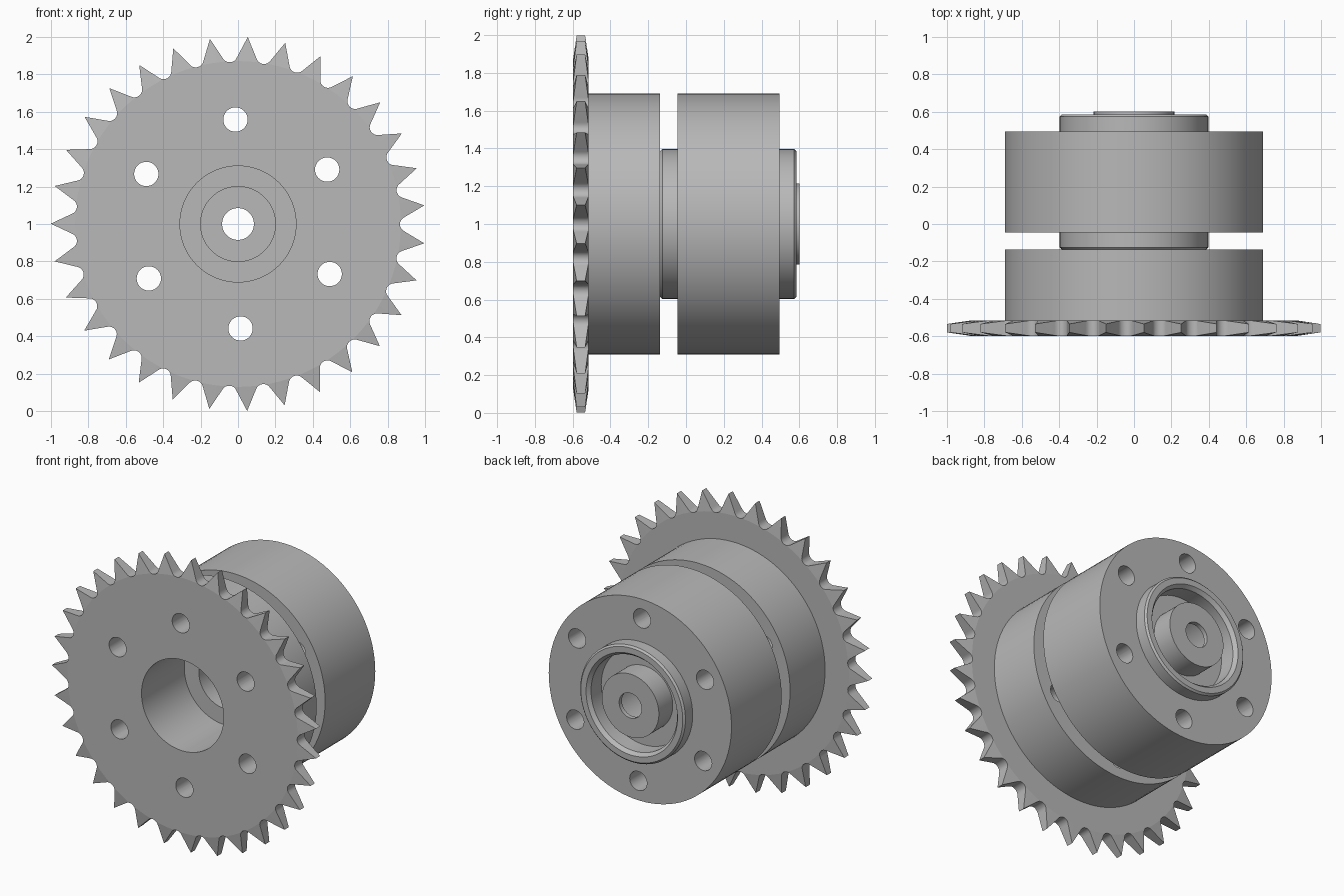
import bpy
import bmesh
from math import sin, cos, pi, radians
from mathutils import Vector

cube = bpy.data.objects.get("Cube")
if cube:
    bpy.data.objects.remove(cube, do_unlink=True)

SEG = 96          # segments of the turned parts
TEETH = 31
CENTRE = 1.0      # height of the axle

steel = bpy.data.materials.new("grey steel")
steel.use_nodes = True
GREY = (0.48, 0.48, 0.48, 1)
steel.diffuse_color = GREY
steel.node_tree.nodes["Principled BSDF"].inputs["Base Color"].default_value = GREY


def polar(radius, angle, y):
    """Point at a clockwise angle from the top, around the axle."""
    return Vector((radius * sin(angle), y, CENTRE + radius * cos(angle)))


def finish(name, bm):
    bmesh.ops.recalc_face_normals(bm, faces=bm.faces)
    mesh = bpy.data.meshes.new(name)
    bm.to_mesh(mesh)
    bm.free()
    mesh.materials.append(steel)
    obj = bpy.data.objects.new(name, mesh)
    bpy.context.collection.objects.link(obj)
    return obj


def lathe(name, profile):
    """Turn a closed (radius, y) profile around the axle."""
    bm = bmesh.new()
    rings = [[bm.verts.new(polar(r, 2 * pi * i / SEG, y)) for r, y in profile]
             for i in range(SEG)]
    n = len(profile)
    for i in range(SEG):
        a, b = rings[i], rings[(i + 1) % SEG]
        for j in range(n):
            k = (j + 1) % n
            bm.faces.new((a[j], a[k], b[k], b[j]))
    return finish(name, bm)


def add_prism(bm, outline, y0, y1):
    """Extrude an (x, z) outline along the axle."""
    front = [bm.verts.new((x, y0, z)) for x, z in outline]
    back = [bm.verts.new((x, y1, z)) for x, z in outline]
    bm.faces.new(front)
    bm.faces.new(back)
    n = len(outline)
    for i in range(n):
        j = (i + 1) % n
        bm.faces.new((front[i], front[j], back[j], back[i]))


def boolean(obj, tool, operation):
    mod = obj.modifiers.new("cut", "BOOLEAN")
    mod.operation = operation
    mod.solver = "EXACT"
    mod.object = tool
    bpy.context.view_layer.update()
    graph = bpy.context.evaluated_depsgraph_get()
    mesh = bpy.data.meshes.new_from_object(obj.evaluated_get(graph))
    obj.modifiers.clear()
    obj.data = mesh


# Tooth outline: pointed tips with round roller seats between them
pitch = 2 * pi / TEETH
seat, seat_radius = 0.907, 0.042
outline = []
for t in range(TEETH):
    tip = radians(3) + t * pitch
    p = polar(1.0, tip, 0)
    outline.append((p.x, p.z))
    mid = tip + pitch / 2
    for s in range(9):
        swing = radians(-66 + 132 * s / 8)
        side, out = seat_radius * sin(swing), seat - seat_radius * cos(swing)
        outline.append((out * sin(mid) + side * cos(mid),
                        CENTRE + out * cos(mid) - side * sin(mid)))
bm = bmesh.new()
add_prism(bm, outline, -0.7, -0.4)
tooth_cutter = finish("tooth_cutter", bm)

# Six bolt holes
bm = bmesh.new()
for h in range(6):
    c = polar(0.558, radians(-1.4 + 60 * h), 0)
    circle = [(c.x + 0.065 * cos(2 * pi * i / 32), c.z + 0.065 * sin(2 * pi * i / 32))
              for i in range(32)]
    add_prism(bm, circle, -1, 1)
hole_cutter = finish("hole_cutter", bm)

# Sprocket plate, thinned towards the tooth tips
sprocket = lathe("sprocket", [(0.31, -0.598), (0.87, -0.598), (1.02, -0.576),
                              (1.02, -0.537), (0.87, -0.515), (0.31, -0.515)])
boolean(sprocket, tooth_cutter, "INTERSECT")

# Front and rear hubs
front_hub = lathe("front_hub", [(0.31, -0.515), (0.69, -0.515),
                                (0.69, -0.137), (0.31, -0.137)])
rear_hub = lathe("rear_hub", [(0.39, -0.046), (0.69, -0.046),
                              (0.69, 0.495), (0.39, 0.495)])
for part in (sprocket, front_hub, rear_hub):
    boolean(part, hole_cutter, "DIFFERENCE")

# Inner sleeve with chamfered ends and a rear recess
sleeve = lathe("sleeve", [(0.2, -0.137), (0.385, -0.137), (0.397, -0.125),
                          (0.397, 0.573), (0.385, 0.585), (0.345, 0.585),
                          (0.325, 0.56), (0.325, 0.45), (0.2, 0.45)])

# Raised end cap with the axle hole
end_cap = lathe("end_cap", [(0.2, 0.45), (0.215, 0.45), (0.215, 0.6),
                            (0.085, 0.6), (0.085, 0.57), (0.2, 0.57)])

for tool in (tooth_cutter, hole_cutter):
    bpy.data.objects.remove(tool, do_unlink=True)

# Smooth curved walls, keep edges sharp
bpy.ops.object.select_all(action="DESELECT")
for part in (sprocket, front_hub, rear_hub, sleeve, end_cap):
    part.select_set(True)
    bpy.context.view_layer.objects.active = part
bpy.ops.object.shade_smooth_by_angle(angle=radians(30))
# The thinned tooth sides meet the plate at a crisp edge
for poly in sprocket.data.polygons:
    if abs(poly.normal.y) > 0.9:
        poly.use_smooth = False
